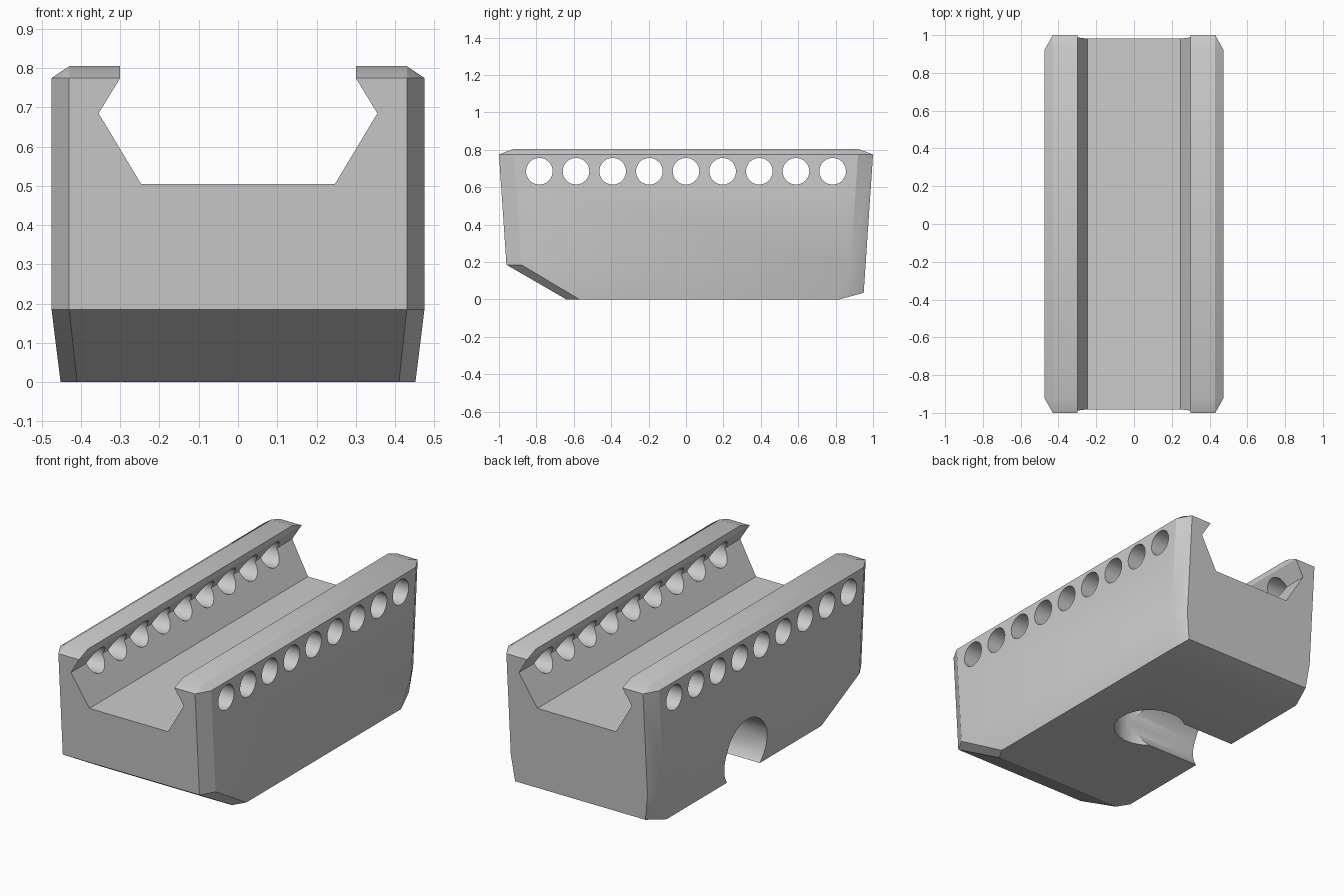
import bpy, bmesh, math
from mathutils import Matrix, Vector

cube = bpy.data.objects.get("Cube")
if cube:
    bpy.data.objects.remove(cube, do_unlink=True)

grey = bpy.data.materials.new("plain_grey")
grey.use_nodes = True
colour = (0.6, 0.6, 0.6, 1)
grey.diffuse_color = colour
grey.node_tree.nodes["Principled BSDF"].inputs["Base Color"].default_value = colour


def to_object(name, bm):
    bmesh.ops.recalc_face_normals(bm, faces=bm.faces)
    mesh = bpy.data.meshes.new(name)
    bm.to_mesh(mesh)
    bm.free()
    mesh.materials.append(grey)
    obj = bpy.data.objects.new(name, mesh)
    bpy.context.collection.objects.link(obj)
    return obj


def cylinder(name, radius, start, end):
    start, end = Vector(start), Vector(end)
    axis = end - start
    bm = bmesh.new()
    turn = axis.to_track_quat('Z', 'Y').to_matrix().to_4x4()
    bmesh.ops.create_cone(bm, cap_ends=True, segments=48, radius1=radius, radius2=radius,
                          depth=axis.length, matrix=Matrix.Translation((start + end) / 2) @ turn)
    return to_object(name, bm)


def cut(target, cutter):
    cutter.hide_render = True
    mod = target.modifiers.new("cut", 'BOOLEAN')
    mod.operation = 'DIFFERENCE'
    mod.solver = 'EXACT'
    mod.object = cutter
    bpy.ops.object.select_all(action='DESELECT')
    bpy.context.view_layer.objects.active = target
    target.select_set(True)
    bpy.ops.object.modifier_apply(modifier=mod.name)
    bpy.data.objects.remove(cutter, do_unlink=True)


# Chamfered block: half of its corners, mirrored across x
corners = [(0.43, -0.92, 0.805), (0.43, 0.92, 0.805),
           (0.475, -0.92, 0.775), (0.43, -1, 0.775), (0.475, 0.92, 0.775), (0.43, 1, 0.775),
           (0.475, -0.88, 0.185), (0.43, -0.96, 0.185), (0.475, 0.88, 0.185), (0.43, 0.96, 0.185),
           (0.452, -0.57, 0), (0.41, -0.64, 0), (0.452, 0.82, 0), (0.41, 0.95, 0.035)]
bm = bmesh.new()
for x, y, z in corners:
    for side in (-1, 1):
        bm.verts.new((side * x, y, z))
bmesh.ops.convex_hull(bm, input=bm.verts)
bmesh.ops.dissolve_limit(bm, angle_limit=math.radians(0.5), verts=bm.verts, edges=bm.edges)
block = to_object("block", bm)

# Undercut channel running front to back
half = [(0.247, 0.505), (0.355, 0.685), (0.30, 0.775), (0.30, 0.95)]
outline = half + [(-x, z) for x, z in reversed(half)]
bm = bmesh.new()
face = bm.faces.new([bm.verts.new((x, -1.2, z)) for x, z in outline])
sweep = bmesh.ops.extrude_face_region(bm, geom=[face])
bmesh.ops.translate(bm, vec=(0, 2.4, 0),
                    verts=[v for v in sweep["geom"] if isinstance(v, bmesh.types.BMVert)])
cut(block, to_object("channel_cutter", bm))

# Row of cross holes through both walls
for i in range(-4, 5):
    y = i * 0.196
    cut(block, cylinder("hole_cutter", 0.071, (-0.7, y, 0.685), (0.7, y, 0.685)))

# Underside socket and the round passage leading out of one side
cut(block, cylinder("socket_cutter", 0.19, (0, 0.13, -0.2), (0, 0.13, 0.3)))
cut(block, cylinder("passage_cutter", 0.19, (-0.7, 0.13, 0.12), (0, 0.13, 0.12)))

bpy.ops.object.shade_smooth_by_angle(angle=math.radians(25))
